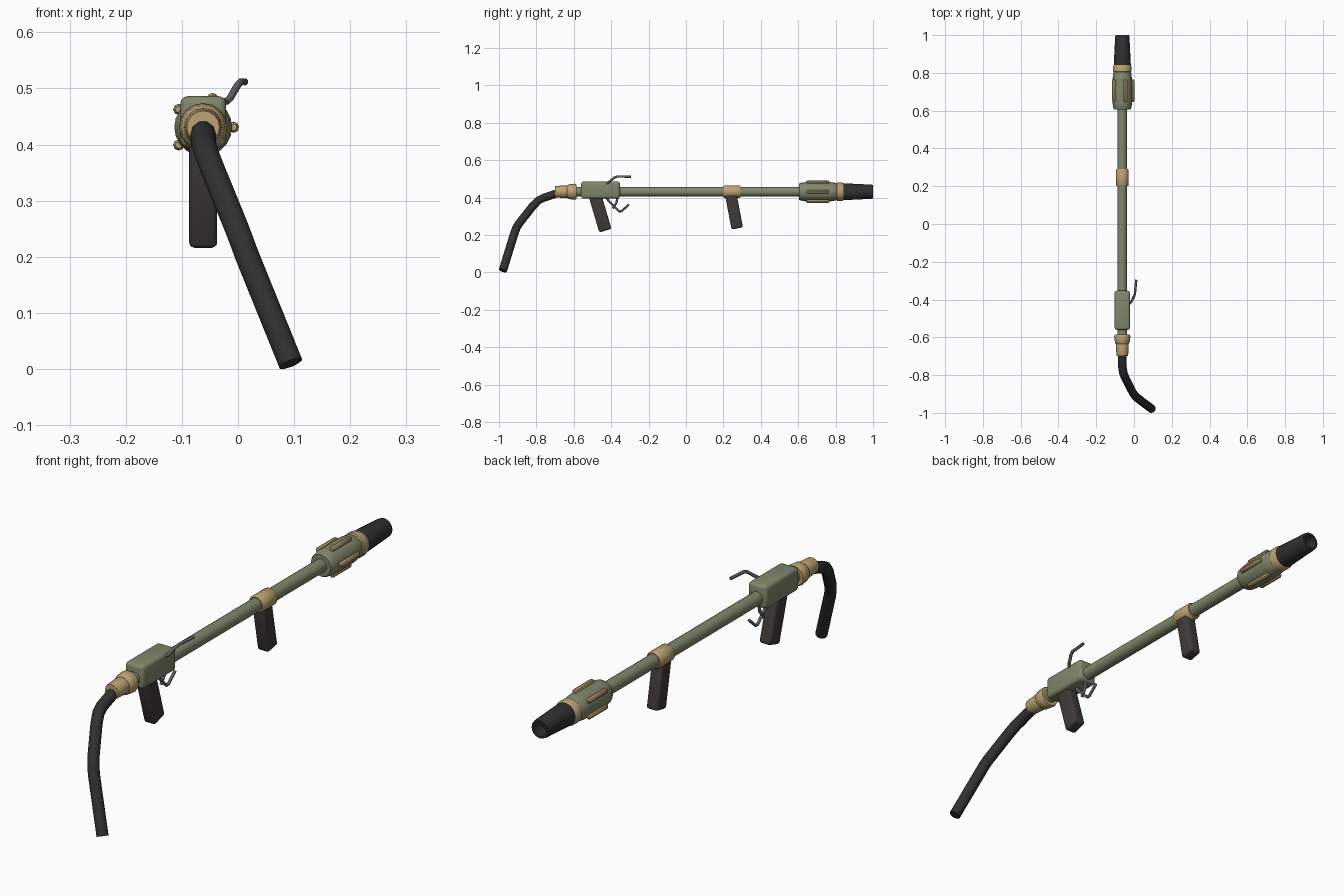
import bpy, bmesh, math
from mathutils import Matrix, Vector

if "Cube" in bpy.data.objects:
    bpy.data.objects.remove(bpy.data.objects["Cube"])

CX, CZ = -0.062, 0.431   # axis of the lance


def mat(name, rgb):
    m = bpy.data.materials.new(name)
    m.diffuse_color = (*rgb, 1)
    m.use_nodes = True
    m.node_tree.nodes["Principled BSDF"].inputs["Base Color"].default_value = m.diffuse_color
    return m


GREEN = mat("green_paint", (0.215, 0.245, 0.15))
TAN = mat("brass", (0.50, 0.36, 0.17))
BLACK = mat("black_rubber", (0.03, 0.03, 0.031))
GRIP = mat("dark_grip", (0.05, 0.044, 0.04))
STEEL = mat("steel", (0.12, 0.12, 0.13))


def finish(name, bm, material, angle=35):
    bmesh.ops.recalc_face_normals(bm, faces=bm.faces)
    me = bpy.data.meshes.new(name)
    bm.to_mesh(me)
    bm.free()
    me.shade_smooth()
    me.set_sharp_from_angle(angle=math.radians(angle))
    me.materials.append(material)
    ob = bpy.data.objects.new(name, me)
    bpy.context.collection.objects.link(ob)
    return ob


def lathe(name, profile, material, sides=16, x=CX, z=CZ):
    """Solid of revolution along y from (y, radius) pairs, capped."""
    bm = bmesh.new()
    rings = []
    for y, r in profile:
        rings.append([bm.verts.new((x + r * math.cos(2 * math.pi * i / sides), y,
                                    z + r * math.sin(2 * math.pi * i / sides)))
                      for i in range(sides)])
    for a, b in zip(rings, rings[1:]):
        for i in range(sides):
            j = (i + 1) % sides
            bm.faces.new((a[i], a[j], b[j], b[i]))
    bm.faces.new(rings[0])
    bm.faces.new(rings[-1])
    return finish(name, bm, material)


def block(name, centre, size, material, bevel, tilt=0.0):
    """Bevelled box, tilted about x."""
    bm = bmesh.new()
    bmesh.ops.create_cube(bm, size=1, matrix=Matrix.Diagonal((*size, 1)))
    bmesh.ops.bevel(bm, geom=bm.edges[:], offset=bevel, segments=3,
                    profile=0.5, affect='EDGES')
    bm.transform(Matrix.Translation(centre) @ Matrix.Rotation(tilt, 4, 'X'))
    return finish(name, bm, material)


def grip(name, top, bottom, size):
    """Handle running between two (y, z) points."""
    dy, dz = bottom[0] - top[0], bottom[1] - top[1]
    centre = Vector((CX, (top[0] + bottom[0]) / 2, (top[1] + bottom[1]) / 2))
    return block(name, centre, (size[0], size[1], math.hypot(dy, dz)), GRIP,
                 0.01, math.atan2(dy, -dz))


def rod(name, points, radius, material, res=2):
    """Bent round rod through points."""
    cu = bpy.data.curves.new(name, 'CURVE')
    cu.dimensions = '3D'
    cu.bevel_depth = radius
    cu.bevel_resolution = res
    cu.use_fill_caps = True
    sp = cu.splines.new('POLY')
    sp.points.add(len(points) - 1)
    for p, co in zip(sp.points, points):
        p.co = (*co, 1)
    cu.materials.append(material)
    ob = bpy.data.objects.new(name, cu)
    bpy.context.collection.objects.link(ob)
    return ob


# Main barrel and its rear neck
lathe("barrel_tube", [(-0.60, 0.026), (0.63, 0.026)], GREEN)

# Spray head with five ribs
lathe("spray_head", [(0.605, 0.043), (0.612, 0.047), (0.64, 0.0515), (0.77, 0.0515),
                     (0.80, 0.047), (0.81, 0.042)], GREEN, 20)
for k in range(5):
    a = 2 * math.pi * k / 5
    lathe(f"head_rib_{k + 1}", [(0.645, 0.006), (0.651, 0.010), (0.759, 0.010), (0.765, 0.006)],
          TAN, 8, CX + 0.054 * math.cos(a), CZ + 0.054 * math.sin(a))
lathe("nozzle_ring", [(0.803, 0.044), (0.808, 0.049), (0.834, 0.049), (0.842, 0.045)], TAN, 20)

# Hollow nozzle
lathe("nozzle", [(0.835, 0.044), (0.845, 0.045), (0.99, 0.038), (1.0, 0.036),
                 (1.0, 0.028), (0.95, 0.026)], BLACK, 20)

# Front clamp and handles
lathe("handle_clamp", [(0.20, 0.030), (0.206, 0.034), (0.286, 0.034), (0.292, 0.030)], TAN)
grip("front_handle", (0.238, 0.425), (0.274, 0.235), (0.05, 0.062))
grip("rear_handle", (-0.492, 0.43), (-0.431, 0.223), (0.05, 0.068))

# Valve housing
block("valve_housing", (CX, -0.457, 0.4405), (0.082, 0.208, 0.092), GREEN, 0.014)

# Rear couplings
lathe("rear_collar", [(-0.635, 0.034), (-0.628, 0.039), (-0.595, 0.043), (-0.586, 0.039)], TAN)
lathe("hose_coupling", [(-0.70, 0.029), (-0.695, 0.031), (-0.64, 0.034), (-0.63, 0.032)], TAN)

# Supply hose
rod("hose", [(CX, -0.66, 0.427), (CX, -0.70, 0.419), (CX + 0.001, -0.76, 0.399),
             (-0.056, -0.79, 0.384), (-0.045, -0.818, 0.356), (-0.005, -0.895, 0.258),
             (0.004, -0.908, 0.235), (0.015, -0.919, 0.205), (0.094, -0.979, 0.010)],
    0.0225, BLACK, 3)

# Side lever, trigger and trigger stop
rod("side_lever", [(-0.022, -0.42, 0.476), (-0.014, -0.412, 0.483), (0.0, -0.383, 0.507),
                   (0.005, -0.368, 0.512), (0.012, -0.295, 0.512)], 0.0065, STEEL)
rod("trigger_lever", [(CX, -0.425, 0.398), (CX, -0.41, 0.378), (CX, -0.358, 0.326),
                      (CX, -0.345, 0.327), (CX, -0.305, 0.363)], 0.006, STEEL)
rod("trigger_link", [(CX, -0.366, 0.40), (CX, -0.372, 0.372), (CX, -0.392, 0.342)], 0.006, STEEL)
